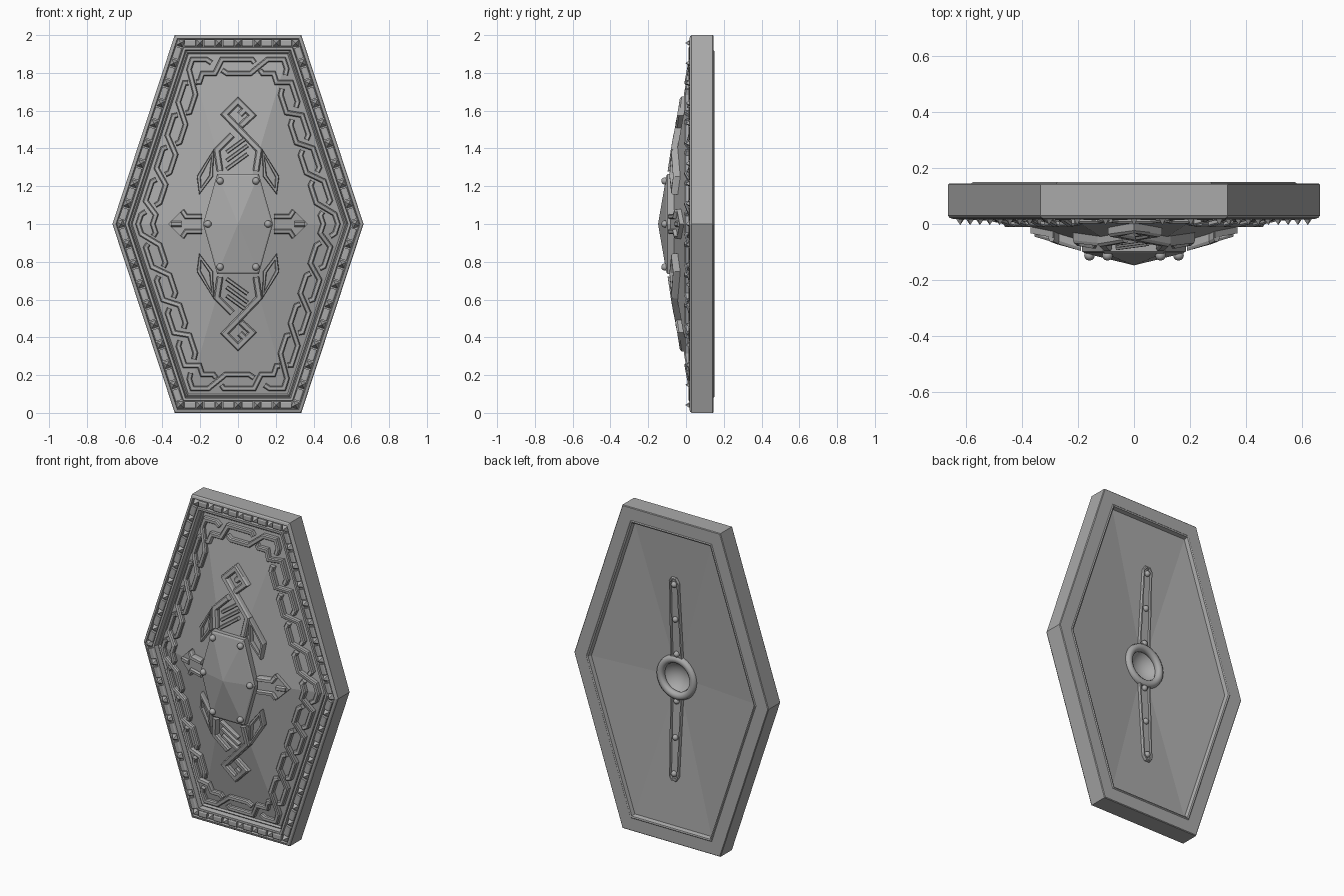
import bpy, bmesh, math
from mathutils import Vector, Matrix

if "Cube" in bpy.data.objects:
    bpy.data.objects.remove(bpy.data.objects["Cube"], do_unlink=True)

GREY = (0.4, 0.4, 0.4, 1)
mat = bpy.data.materials.new("stone_grey")
mat.use_nodes = True
mat.diffuse_color = GREY
bsdf = mat.node_tree.nodes["Principled BSDF"]
bsdf.inputs["Base Color"].default_value = GREY
bsdf.inputs["Roughness"].default_value = 0.7
SLOPE = 0.33


def hexagon(d):
    """Corners of the shield outline, inset by d, in (x, z)."""
    a, t = 0.665 - 1.053 * d, 1 - d
    b = a - SLOPE * t
    return [Vector(p) for p in ((a, 1), (b, 1 + t), (-b, 1 + t), (-a, 1), (-b, 1 - t), (b, 1 - t))]


def cone(x, z):
    """0 at the centre, 1 on the edge of the field."""
    h = abs(z - 1)
    return max((abs(x) + SLOPE * h) / 0.56, h / 0.9)


def front(x, z):
    return -0.12 + 0.165 * cone(x, z)


def back(x, z):
    return 0.075 + 0.05 * cone(x, z)


def rim(x, z):
    return 0.03


def finish(name, bm, smooth=False):
    bmesh.ops.recalc_face_normals(bm, faces=bm.faces)
    me = bpy.data.meshes.new(name)
    bm.to_mesh(me)
    bm.free()
    me.materials.append(mat)
    ob = bpy.data.objects.new(name, me)
    bpy.context.collection.objects.link(ob)
    for f in me.polygons:
        f.use_smooth = smooth
    return ob


def bridge(bm, r1, r2):
    n = len(r1)
    for i in range(n):
        bm.faces.new((r1[i], r1[(i + 1) % n], r2[(i + 1) % n], r2[i]))


def ribbon(bm, pts, w, h, base=front, closed=False, side=-1):
    """Chamfered flat band along a mitred path lying on a surface."""
    pts = [Vector(p) for p in pts]
    n = len(pts)
    section = ((-0.5, -0.012), (-0.5, h * 0.7), (-0.3, h), (0.3, h), (0.5, h * 0.7), (0.5, -0.012))
    rings = []
    for i, p in enumerate(pts):
        before = p - pts[i - 1] if i or closed else pts[1] - p
        after = pts[(i + 1) % n] - p if i < n - 1 or closed else before
        before, after = before.normalized(), after.normalized()
        d = (before + after).normalized()
        normal = Vector((-d.y, d.x)) / max(0.5, d.dot(after))
        ring = []
        for u, v in section:
            q = p + normal * u * w
            ring.append(bm.verts.new((q.x, base(p.x, p.y) + side * v, q.y)))
        rings.append(ring)
    for i in range(n if closed else n - 1):
        bridge(bm, rings[i], rings[(i + 1) % n])
    if not closed:
        bm.faces.new(rings[0])
        bm.faces.new(rings[-1])


def plate(bm, pts, h, base=front, side=-1):
    low = [bm.verts.new((x, base(x, z) - side * 0.01, z)) for x, z in pts]
    top = [bm.verts.new((x, base(x, z) + side * h, z)) for x, z in pts]
    bridge(bm, low, top)
    bm.faces.new(low)
    bm.faces.new(top)


def rivet(bm, x, y, z, r=0.019):
    bmesh.ops.create_uvsphere(bm, u_segments=12, v_segments=8, radius=r, matrix=Matrix.Translation((x, y, z)))


# Shield body: nested outlines from the hollow back round to the raised field
bm = bmesh.new()
loops = ((0.1, 0.125), (0.093, 0.147), (0.085, 0.15), (0.08, 0.145), (0.004, 0.145), (0, 0.141), (0, 0.03),
         (0.006, 0.022), (0.018, 0.018), (0.022, 0.03), (0.062, 0.03), (0.065, 0.014), (0.078, 0.014),
         (0.085, 0.04), (0.092, 0.034), (0.1, 0.046))
rings = [[bm.verts.new((p.x, y, p.y)) for p in hexagon(d)] for d, y in loops]
for r1, r2 in zip(rings, rings[1:]):
    bridge(bm, r1, r2)
for ring, y in ((rings[0], 0.075), (rings[-1], -0.12)):
    tip = bm.verts.new((0, y, 1))
    for i in range(6):
        bm.faces.new((ring[i], ring[(i + 1) % 6], tip))
body = finish("shield_body", bm)

# Hand hollow scooped out of the back
bm = bmesh.new()
bmesh.ops.create_uvsphere(bm, u_segments=32, v_segments=20, radius=0.11, matrix=Matrix.Translation((0, 0.135, 1)))
cutter = finish("hollow_cutter", bm, True)
cutter.hide_render = True
mod = body.modifiers.new("hollow", 'BOOLEAN')
mod.object, mod.operation, mod.solver = cutter, 'DIFFERENCE', 'EXACT'
bpy.context.view_layer.objects.active = body
bpy.ops.object.modifier_apply(modifier=mod.name)
bpy.data.objects.remove(cutter, do_unlink=True)

# Rim decoration: plates alternating with pointed studs
plates, studs = bmesh.new(), bmesh.new()
corners = hexagon(0.042)
for i, p in enumerate(corners):
    q = corners[(i + 1) % 6]
    n = 6 if abs(p.y - q.y) < 0.1 else 9
    d = (q - p).normalized()
    nrm = Vector((-d.y, d.x))
    for k in range(n):
        ribbon(plates, [p.lerp(q, (k + 0.22) / n), p.lerp(q, (k + 0.78) / n)], 0.036, 0.014, rim)
        c = p.lerp(q, k / n)
        ring = [c + (d * u + nrm * v) * 0.018 for u, v in ((1, 1), (-1, 1), (-1, -1), (1, -1))]
        ring = [studs.verts.new((v.x, 0.03, v.y)) for v in ring]
        tip = studs.verts.new((c.x, -0.004, c.y))
        studs.faces.new(ring)
        for j in range(4):
            studs.faces.new((ring[j], ring[(j + 1) % 4], tip))
finish("rim_plates", plates)
finish("rim_studs", studs)

# Interlaced border: two strands swapping sides at each crossing
bm = bmesh.new()
MID, OFF, W, H = 0.166, 0.037, 0.027, 0.024
lanes = {s: hexagon(MID - s * OFF) for s in (1, -1)}
for start in (1, -1):
    s, pieces = start, [[]]
    for i in range(6):
        j = (i + 1) % 6
        n = 2 if i in (1, 4) else 5
        pieces[-1].append(lanes[s][i])
        for k in range(n):
            t, half = (k + 0.5) / n, 0.036 / (lanes[s][i] - lanes[s][j]).length
            a = lanes[s][i].lerp(lanes[s][j], t - half)
            b = lanes[-s][i].lerp(lanes[-s][j], t + half)
            pieces[-1].append(a)
            if s < 0:  # this strand passes under, leaving a gap
                pieces[-1].append(a.lerp(b, 0.24))
                pieces.append([a.lerp(b, 0.76)])
            pieces[-1].append(b)
            s = -s
    pieces[0] = pieces.pop() + pieces[0]
    for piece in pieces:
        ribbon(bm, piece, W, H)
finish("interlaced_border", bm)

# Central boss and its rivets
bm = bmesh.new()
outline = [(0.185, 1), (0.11, 1.265), (-0.11, 1.265), (-0.185, 1), (-0.11, 0.735), (0.11, 0.735)]
low = [bm.verts.new((x, -0.03, z)) for x, z in outline]
mid = [bm.verts.new((x, -0.098, z)) for x, z in outline]
top = [bm.verts.new((x * 0.96, -0.104, 1 + (z - 1) * 0.96)) for x, z in outline]
tip = bm.verts.new((0, -0.148, 1))
bridge(bm, low, mid)
bridge(bm, mid, top)
bm.faces.new(low)
for i in range(6):
    bm.faces.new((top[i], top[(i + 1) % 6], tip))
finish("central_boss", bm)
bm = bmesh.new()
for x, z in outline:
    rivet(bm, x * 0.86, -0.112, 1 + (z - 1) * 0.86)
finish("boss_rivets", bm, True)

# Knots above and below the boss
bm = bmesh.new()
over = [(0.095, 0.28), (0.112, 0.39), (-0.07, 0.58), (0, 0.65), (0.04, 0.61), (0.01, 0.58)]
under = [[(-0.095, 0.28), (-0.112, 0.39), (-0.03, 0.472)], [(0.015, 0.52), (0.075, 0.575), (0.045, 0.605)]]
bars = [[(-0.06, z), (0.05, z + 0.08)] for z in (0.29, 0.335, 0.38)]
for m in (1, -1):
    for path in [over] + under:
        ribbon(bm, [(x, 1 + m * z) for x, z in path], 0.034, 0.032)
    for path in bars:
        ribbon(bm, [(x, 1 + m * z) for x, z in path], 0.02, 0.026)
finish("knots", bm)

# Slanted brackets at the boss corners
bm = bmesh.new()
frame = [(0.135, 0.375), (0.142, 0.255), (0.2, 0.175), (0.208, 0.25)]
for sx in (1, -1):
    for sz in (1, -1):
        path = [(sx * x, 1 + sz * z) for x, z in frame]
        ribbon(bm, path, 0.02, 0.034, closed=True)
        plate(bm, path, 0.014)
finish("corner_brackets", bm)

# Arrow mounts at the sides
bm = bmesh.new()
half = [(0.37, 0), (0.29, 0.08), (0.28, 0.045), (0.19, 0.045)]
for sx in (1, -1):
    path = [(sx * x, 1 + z) for x, z in half] + [(sx * x, 1 - z) for x, z in reversed(half[1:])]
    plate(bm, path, 0.022)
    for sz in (1, -1):
        ribbon(bm, [(sx * x, 1 + sz * z) for x, z in ((0.19, 0.04), (0.275, 0.04), (0.295, 0.07))], 0.026, 0.036)
    ribbon(bm, [(sx * 0.3, 1), (sx * 0.355, 1)], 0.03, 0.03)
finish("side_arrows", bm)

# Grip straps with rivets on the back
straps, rivets = bmesh.new(), bmesh.new()
for s in (1, -1):
    path = [(-0.034, 0.13), (-0.026, 0.6), (-0.012, 0.622), (0.012, 0.622), (0.026, 0.6), (0.034, 0.13)]
    path = [(x, 1 + s * z) for x, z in path]
    ribbon(straps, path, 0.014, 0.016, back, True, 1)
    plate(straps, path, 0.006, back, 1)
    for z in (0.145, 0.365, 0.585):
        rivet(rivets, 0, back(0, 1 + s * z) + 0.008, 1 + s * z, 0.018)
finish("grip_straps", straps)
finish("grip_rivets", rivets, True)

# Ring round the hand hollow
bpy.ops.mesh.primitive_torus_add(major_radius=0.112, minor_radius=0.024, major_segments=40, minor_segments=10,
                                 location=(0, 0.085, 1), rotation=(math.pi / 2, 0, 0))
ring = bpy.context.object
ring.name = "grip_ring"
ring.data.materials.append(mat)
bpy.ops.object.shade_smooth()
